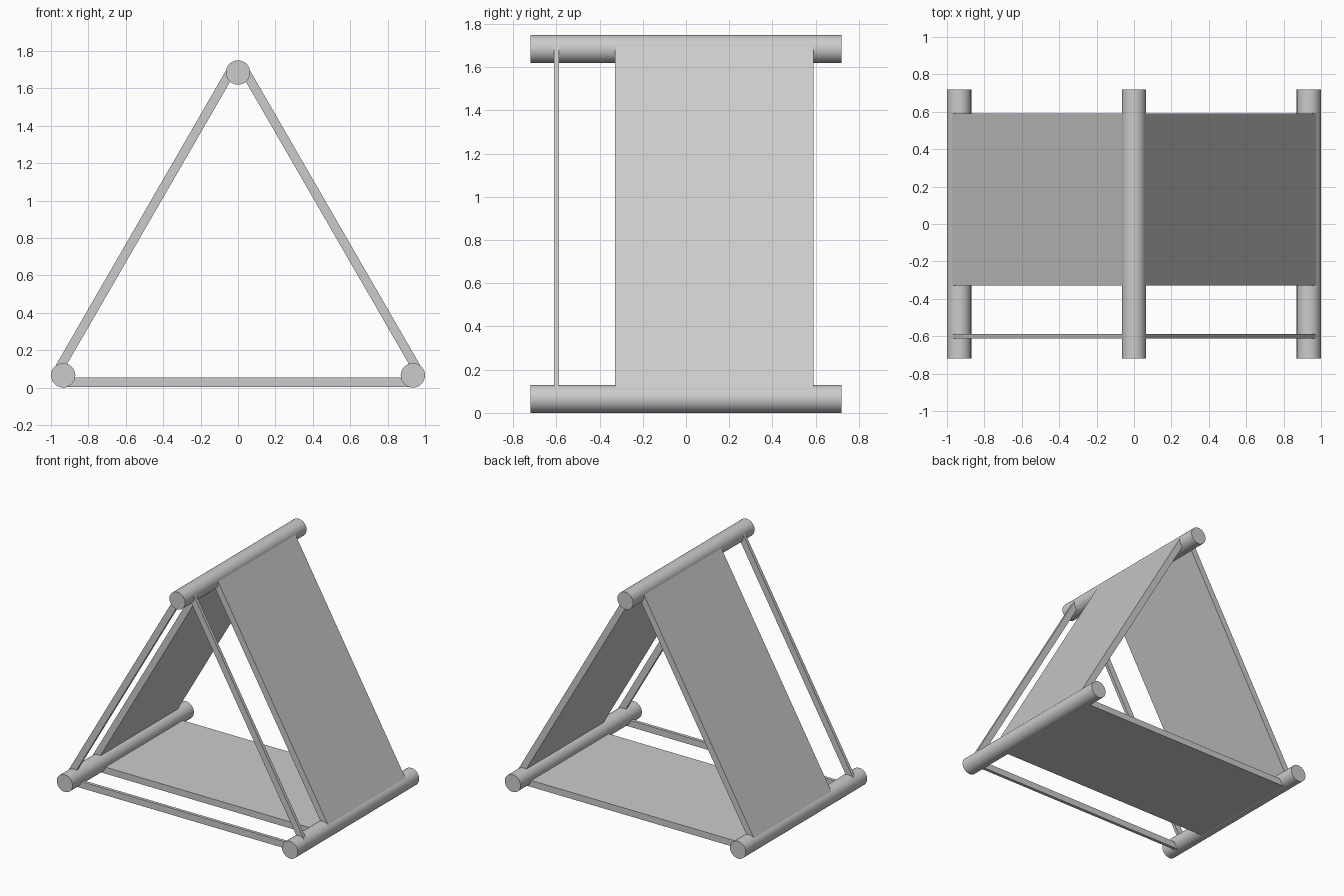
import bpy
from math import pi, atan2, cos, sin
from mathutils import Vector

if "Cube" in bpy.data.objects:
    bpy.data.objects.remove(bpy.data.objects["Cube"])

R = 0.065                     # pole radius
HALF = 0.72                   # half pole length
H = 0.935 * 3 ** 0.5
CORNERS = {
    "left": Vector((-0.935, 0, R)),
    "right": Vector((0.935, 0, R)),
    "ridge": Vector((0, 0, R + H)),
}


def pole(name, centre):
    bpy.ops.mesh.primitive_cylinder_add(vertices=48, radius=R, depth=2 * HALF,
                                        location=centre, rotation=(pi / 2, 0, 0))
    ob = bpy.context.object
    ob.name = name
    bpy.ops.object.shade_smooth_by_angle()


def board(name, a, b, y0, y1, outer=0.061, inner=0.012):
    """Flat board from corner a to b, set towards the outside of the triangle."""
    d = (b - a).normalized()
    n = Vector((d.z, 0, -d.x))
    mid = (a + b) / 2
    if n.dot(mid - Vector((0, 0, R + H / 3))) < 0:
        n = -n
    c = mid + n * (outer + inner) / 2
    c.y = (y0 + y1) / 2
    bpy.ops.mesh.primitive_cube_add(size=1, location=c,
                                    rotation=(0, -atan2(d.z, d.x), 0))
    ob = bpy.context.object
    ob.name = name
    ob.scale = ((b - a).length, y1 - y0, outer - inner)


# Three long poles
for key, p in CORNERS.items():
    pole(key + "_pole", p)

# Wide panel and thin front slat on each side of the triangle
for side, k1, k2 in (("floor", "left", "right"),
                     ("left", "left", "ridge"),
                     ("right", "right", "ridge")):
    a, b = CORNERS[k1], CORNERS[k2]
    board(side + "_panel", a, b, -0.328, 0.59)
    board(side + "_front_slat", a, b, -0.612, -0.588)
